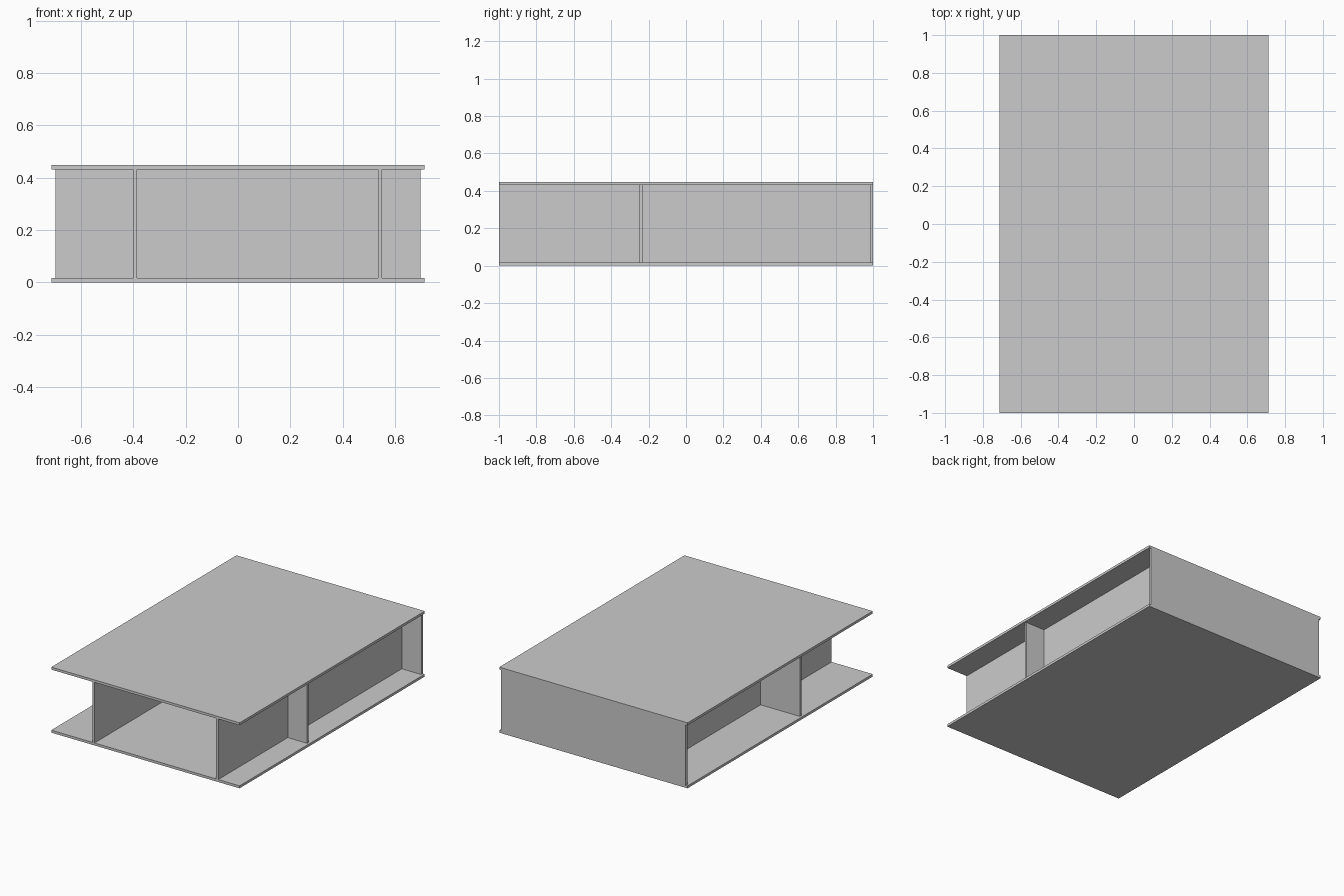
import bpy

if "Cube" in bpy.data.objects:
    bpy.data.objects.remove(bpy.data.objects["Cube"])

W, H, T = 0.712, 0.448, 0.017   # half width, height, board thickness
INSET = 0.698                   # half width of the upright cross boards


def board(name, x, y, z):
    """Box from (min, max) ranges on each axis."""
    bpy.ops.mesh.primitive_cube_add(size=1, location=[sum(r) / 2 for r in (x, y, z)])
    ob = bpy.context.object
    ob.name = name
    ob.scale = [r[1] - r[0] for r in (x, y, z)]
    bpy.ops.object.transform_apply(location=False, rotation=False, scale=True)
    return ob


# Top and bottom panels
board("bottom_panel", (-W, W), (-1, 1), (0, T))
board("top_panel", (-W, W), (-1, 1), (H - T, H))

inner = (T, H - T)

# Back panel and cross divider, slightly inset at the sides
board("back_panel", (-INSET, INSET), (1 - T, 1), inner)

# Lengthwise dividers, flush with the front
dividers = {"left_divider": (-0.401, -0.385), "right_divider": (0.535, 0.551)}
for name, x in dividers.items():
    board(name, x, (-1, 1 - T), inner)

# Cross divider pieces between the lengthwise dividers
cross = {"left": (-INSET, -0.401), "middle": (-0.385, 0.535), "right": (0.551, INSET)}
for name, x in cross.items():
    board(name + "_cross_divider", x, (-0.249, -0.233), inner)
